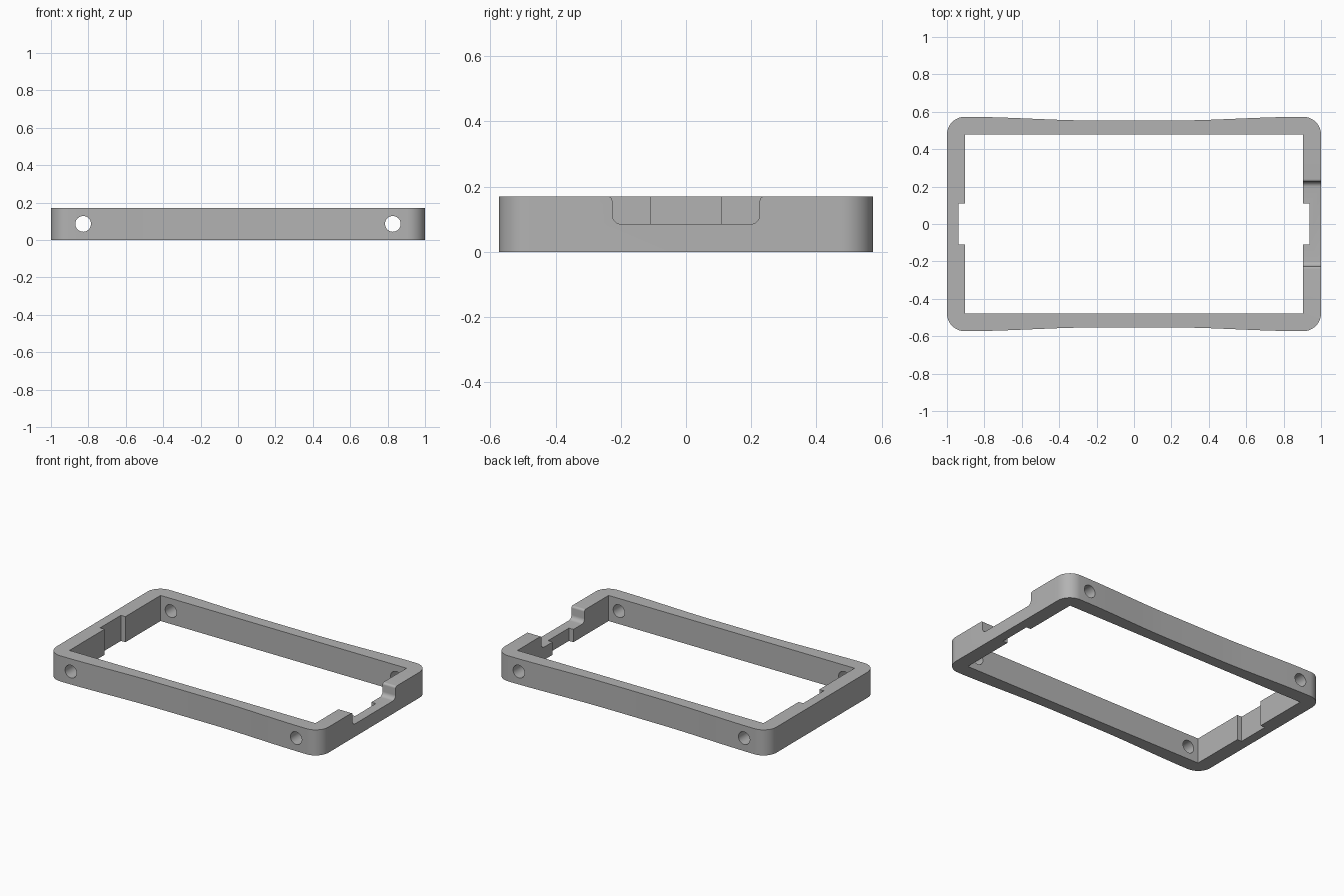
import bpy, bmesh, math
from mathutils import Matrix, Vector

cube = bpy.data.objects.get("Cube")
if cube:
    bpy.data.objects.remove(cube, do_unlink=True)

HEIGHT = 0.17
HALF_X, HALF_Y, CORNER = 1.0, 0.573, 0.095

grey = bpy.data.materials.new("plain grey")
grey.use_nodes = True
colour = (0.45, 0.45, 0.45, 1)
grey.diffuse_color = colour
grey.node_tree.nodes["Principled BSDF"].inputs["Base Color"].default_value = colour


def prism(name, points, depth, matrix=Matrix()):
    """Extrude a flat outline along its local z, then place it."""
    bm = bmesh.new()
    face = bm.faces.new([bm.verts.new((x, y, 0)) for x, y in points])
    out = bmesh.ops.extrude_face_region(bm, geom=[face])
    verts = [v for v in out["geom"] if isinstance(v, bmesh.types.BMVert)]
    bmesh.ops.translate(bm, verts=verts, vec=(0, 0, depth))
    bm.transform(matrix)
    bmesh.ops.recalc_face_normals(bm, faces=bm.faces)
    mesh = bpy.data.meshes.new(name)
    bm.to_mesh(mesh)
    bm.free()
    mesh.materials.append(grey)
    obj = bpy.data.objects.new(name, mesh)
    bpy.context.collection.objects.link(obj)
    return obj


def arc(cx, cy, r, start, end, steps=8):
    angles = [math.radians(start + (end - start) * i / steps) for i in range(steps + 1)]
    return [(cx + r * math.cos(a), cy + r * math.sin(a)) for a in angles]


def box(hx, hy):
    return [(-hx, -hy), (hx, -hy), (hx, hy), (-hx, hy)]


def cut(target, cutter):
    mod = target.modifiers.new("cut", 'BOOLEAN')
    mod.operation, mod.solver, mod.object = 'DIFFERENCE', 'EXACT', cutter
    bpy.context.view_layer.objects.active = target
    bpy.ops.object.modifier_apply(modifier=mod.name)
    bpy.data.objects.remove(cutter, do_unlink=True)


# Outer outline: rounded corners, long sides dipping gently to a flat middle
quarter = arc(HALF_X - CORNER, HALF_Y - CORNER, CORNER, 0, 90, 12)
for i in range(1, 13):
    t = 1 - i / 12
    dip = 0.02 * (1 - t * t * (3 - 2 * t))
    quarter.append((0.2 + 0.7 * t, HALF_Y - dip))
half = quarter + [(-x, y) for x, y in reversed(quarter)]
outline = half + [(-x, -y) for x, y in half]
frame = prism("frame", outline, HEIGHT)

# Rectangular opening with a shallow full-height recess in each end wall
up = Matrix.Translation((0, 0, -0.1))
cut(frame, prism("opening_cutter", box(0.904, 0.478), 0.5, up))
cut(frame, prism("recess_cutter", box(0.937, 0.109), 0.5, up))

# Round holes through both long walls
for side in (-1, 1):
    along_y = Matrix.Translation((side * 0.828, 1, 0.086)) @ Matrix.Rotation(math.pi / 2, 4, 'X')
    cut(frame, prism("hole_cutter", arc(0, 0, 0.042, 0, 360, 32)[:-1], 2, along_y))

# Notch in the left end wall: rounded floor corners and rounded lips
FLOOR, SIDE, R, LIP = 0.085, 0.226, 0.028, 0.014
right = arc(SIDE - R, FLOOR + R, R, -90, 0)
right += arc(SIDE + LIP, HEIGHT - LIP, LIP, 180, 90)
right += [(SIDE + LIP, HEIGHT + 0.1)]
notch = right + [(-y, z) for y, z in reversed(right)]
to_wall = Matrix.Translation((0.8, 0, 0)) @ Matrix(
    ((0, 0, 1, 0), (1, 0, 0, 0), (0, 1, 0, 0), (0, 0, 0, 1)))
cut(frame, prism("notch_cutter", notch, 0.4, to_wall))

# Smooth rounded faces, keep the hard edges
bpy.ops.object.select_all(action='DESELECT')
frame.select_set(True)
bpy.context.view_layer.objects.active = frame
bpy.ops.object.shade_smooth_by_angle(angle=math.radians(30))
